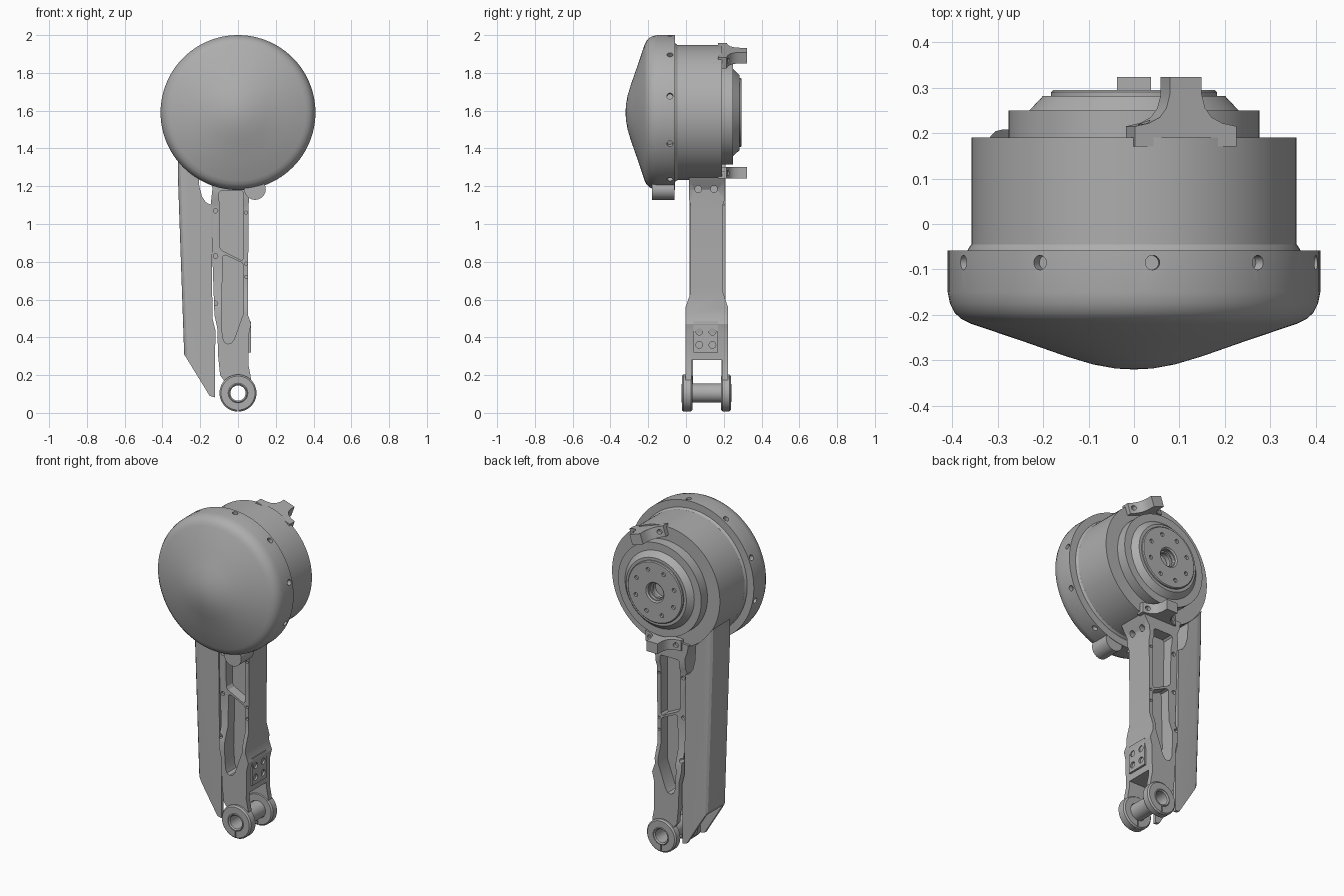
import bpy, bmesh
from math import sin, cos, pi, radians
from mathutils import Vector, Matrix

cube = bpy.data.objects.get("Cube")
if cube:
    bpy.data.objects.remove(cube, do_unlink=True)

grey = bpy.data.materials.new("satin grey")
grey.use_nodes = True
COLOUR = (0.42, 0.42, 0.42, 1)
grey.diffuse_color = COLOUR
grey.node_tree.nodes["Principled BSDF"].inputs["Base Color"].default_value = COLOUR

HUB_Z = 1.59
EYE_Z = 0.105


def make(name, bm):
    bmesh.ops.recalc_face_normals(bm, faces=bm.faces)
    mesh = bpy.data.meshes.new(name)
    bm.to_mesh(mesh)
    bm.free()
    obj = bpy.data.objects.new(name, mesh)
    bpy.context.collection.objects.link(obj)
    mesh.materials.append(grey)
    return obj


def prism(name, pts, axis, lo, hi, bevel=0, pick=None):
    """Extrude a 2D outline along an axis."""
    bm = bmesh.new()
    place = {"x": lambda a, b: (lo, a, b), "y": lambda a, b: (a, lo, b),
             "z": lambda a, b: (a, b, lo)}[axis]
    face = bm.faces.new([bm.verts.new(place(*p)) for p in pts])
    ext = bmesh.ops.extrude_face_region(bm, geom=[face])
    step = Vector(["xyz"[i] == axis for i in range(3)]) * (hi - lo)
    bmesh.ops.translate(bm, vec=step,
                        verts=[v for v in ext["geom"] if isinstance(v, bmesh.types.BMVert)])
    if bevel:
        bmesh.ops.bevel(bm, geom=[e for e in bm.edges if pick(e)], offset=bevel,
                        segments=3, profile=0.5, affect="EDGES")
    return make(name, bm)


def lathe(name, profile, z, steps=96, closed=False):
    """Turn an (r, y) profile around the y axis at height z."""
    bm = bmesh.new()
    vs = [bm.verts.new((r, y, 0)) for r, y in profile]
    es = [bm.edges.new(p) for p in zip(vs, vs[1:])]
    if closed:
        es.append(bm.edges.new((vs[-1], vs[0])))
    bmesh.ops.spin(bm, geom=vs + es, cent=(0, 0, 0), axis=(0, 1, 0), angle=2 * pi, steps=steps)
    bmesh.ops.remove_doubles(bm, verts=bm.verts, dist=0.0002)
    bmesh.ops.translate(bm, verts=bm.verts, vec=(0, 0, z))
    return make(name, bm)


def rod(name, a, b, r, sides=20):
    a, b = Vector(a), Vector(b)
    turn = (b - a).to_track_quat("Z", "Y").to_matrix().to_4x4()
    bm = bmesh.new()
    bmesh.ops.create_cone(bm, cap_ends=True, segments=sides, radius1=r, radius2=r,
                          depth=(b - a).length, matrix=Matrix.Translation((a + b) / 2) @ turn)
    return make(name, bm)


def boolean(obj, others, op="DIFFERENCE"):
    bpy.context.view_layer.objects.active = obj
    for other in others:
        mod = obj.modifiers.new("cut", "BOOLEAN")
        mod.operation, mod.solver, mod.object = op, "EXACT", other
        bpy.ops.object.modifier_apply(modifier=mod.name)
        bpy.data.objects.remove(other, do_unlink=True)


def y_hole(x, z, y0, y1, r):
    return rod("hole_cutter", (x, y0, z), (x, y1, z), r)


def polar(r, deg, y):
    a = radians(deg)
    return (r * sin(a), y, HUB_Z + r * cos(a))


# Domed cover with radial screw holes
cover = lathe("domed_cover", [
    (0, -.32), (.04, -.318), (.09, -.309), (.15, -.291), (.25, -.256), (.36, -.219),
    (.38, -.209), (.395, -.195), (.405, -.175), (.41, -.15), (.41, -.058),
    (.33, -.058), (0, -.058)], HUB_Z)
boolean(cover, [rod("hole_cutter", polar(.385, 5.7 + 36 * i, -.085),
                    polar(.45, 5.7 + 36 * i, -.085), .016) for i in range(10)])

# Motor drum with stepped rear
drum = lathe("motor_drum", [
    (0, -.07), (.37, -.07), (.365, -.055), (.358, -.045), (.358, .19), (.276, .19),
    (.276, .25), (.23, .25), (.2, .282), (.187, .282), (0, .282)], HUB_Z)
boolean(drum, [y_hole(0, HUB_Z, .22, .4, .05)])

# Output plate with bolt circle and stepped bore
plate = lathe("output_plate", [
    (.055, .27), (.183, .27), (.183, .29), (.178, .295), (.06, .295), (.052, .288),
    (.052, .265), (.042, .265), (.042, .25), (.055, .25)], HUB_Z, closed=True)
boolean(plate, [rod("hole_cutter", polar(.135, 45 * i + 20, .28),
                    polar(.135, 45 * i + 20, .32), .012) for i in range(8)])

# Rear stop lugs with flared feet
half = [(.118, .17), (.118, .215), (.085, .222), (.06, .235), (.045, .255), (.037, .285), (.037, .323)]
for name, deg in (("upper_lug", 19), ("lower_lug", 180)):
    lug = prism(name, half + [(-t, y) for t, y in reversed(half)], "z", .288, .35)
    boolean(lug, [rod("hole_cutter", (s * .088, .2, .32), (s * .088, .25, .32), .014)
                  for s in (-1, 1)])
    lug.data.transform(Matrix.Translation((0, 0, HUB_Z)) @ Matrix.Rotation(radians(deg), 4, "Y"))

# Cable boss below the cover
rod("cable_boss", (.09, -.18, 1.185), (.09, -.06, 1.185), .057, 40)

# Leg: front outline crossed with forked side outline
leg = prism("leg", [
    (-.16, 1.28), (.12, 1.28), (.09, 1.225), (.062, 1.18), (.056, 1.1), (.052, .52),
    (.07, .47), (.058, .42), (.056, .25), (.066, .2), (.07, .165), (.04, .15), (-.04, .15),
    (-.07, .165), (-.095, .2), (-.105, .3), (-.11, .45), (-.125, .52), (-.145, 1.1),
    (-.135, 1.19), (-.15, 1.23)], "y", -.05, .3)
side = prism("side_outline", [
    (.015, 1.3), (.205, 1.3), (.205, 1.13), (.195, 1.1), (.195, .64), (.222, .56),
    (.222, .1), (.19, .1), (.19, .28), (.03, .28), (.03, .1), (-.002, .1), (-.002, .56),
    (.025, .64), (.025, 1.1), (.015, 1.13)], "x", -.4, .4)
boolean(leg, [side], "INTERSECT")

# Pockets either side of the central web, leaving a slanted brace
upper = [(-.1, 1.165), (-.09, 1.175), (.02, 1.175), (.03, 1.165), (.03, .82), (.02, .808), (-.085, .86), (-.095, .875)]
lower = [(-.08, .83), (-.065, .835), (.02, .795), (.03, .78), (.03, .53), (-.02, .39),
         (-.035, .37), (-.055, .365), (-.072, .375), (-.082, .4), (-.088, .5)]
for y0, y1 in ((-.1, .085), (.135, .4)):
    boolean(leg, [prism("pocket_cutter", pts, "y", y0, y1) for pts in (upper, lower)])

# Screw holes on both broad faces and on the narrow edge
for y0, y1 in ((-.1, .04), (.18, .4)):
    boolean(leg, [y_hole(-.119, z, y0, y1, .012) for z in (1.07, .83, .58)])
    boolean(leg, [y_hole(.043, z, y0, y1, .008) for z in (1.06, .79, .72)])
boolean(leg, [rod("hole_cutter", (.035, y, 1.185), (.2, y, 1.185), .018) for y in (.065, .148)])

# Bolted side plate
side_plate = prism("side_plate", [(.04, .32), (.17, .32), (.17, .485), (.04, .485)], "x", .045, .069)
boolean(side_plate, [rod("hole_cutter", (.058, y, z), (.1, y, z), .018)
                     for y in (.07, .14) for z in (.36, .43)])

# Fork eyes with clamp slits, and hollow pin between them
for name, y0, y1 in (("front_eye", -.022, .034), ("rear_eye", .186, .238)):
    eye = lathe(name, [(.052, y0), (.09, y0), (.098, y0 + .008), (.098, y1 - .008),
                       (.09, y1), (.052, y1)], EYE_Z, 64, True)
    boolean(eye, [prism("slit_cutter", [(-.003, -.01), (.003, -.01), (.003, .07), (-.003, .07)],
                        "y", y0 - .01, y1 + .01)])
lathe("pin_sleeve", [(.04, -.018), (.047, -.024), (.054, -.018), (.05, .02), (.05, .2),
                     (.054, .234), (.047, .24), (.04, .234)], EYE_Z, 48, True)

# Fairing shell beside the leg, open towards the leg and at the slanted foot
outline = [(-.32, 1.42), (-.318, 1.25), (-.285, .31), (-.15, .09), (-.122, .082), (-.12, .44),
           (-.135, .5), (-.142, 1.1), (-.17, 1.115), (-.19, 1.145), (-.205, 1.2),
           (-.21, 1.295), (-.27, 1.355)]


def outer_edge(e):
    a, b = (v.co for v in e.verts)
    return max(a.x, b.x) < -.28 and abs(a.y - b.y) < .001


fairing = prism("fairing", outline, "y", .018, .208, .03, outer_edge)
boolean(fairing, [prism("hollow_cutter", [
    (-.275, 1.15), (-.25, .31), (-.3, .25), (-.2, .02), (-.05, .02), (-.05, 1.08),
    (-.2, 1.08)], "y", .038, .188)])

# Smooth round surfaces, keep edges sharp
bpy.ops.object.select_all(action="DESELECT")
for obj in bpy.context.scene.objects:
    if obj.type == "MESH" and grey.name in obj.data.materials:
        obj.select_set(True)
        bpy.context.view_layer.objects.active = obj
bpy.ops.object.shade_smooth_by_angle(angle=radians(28))
